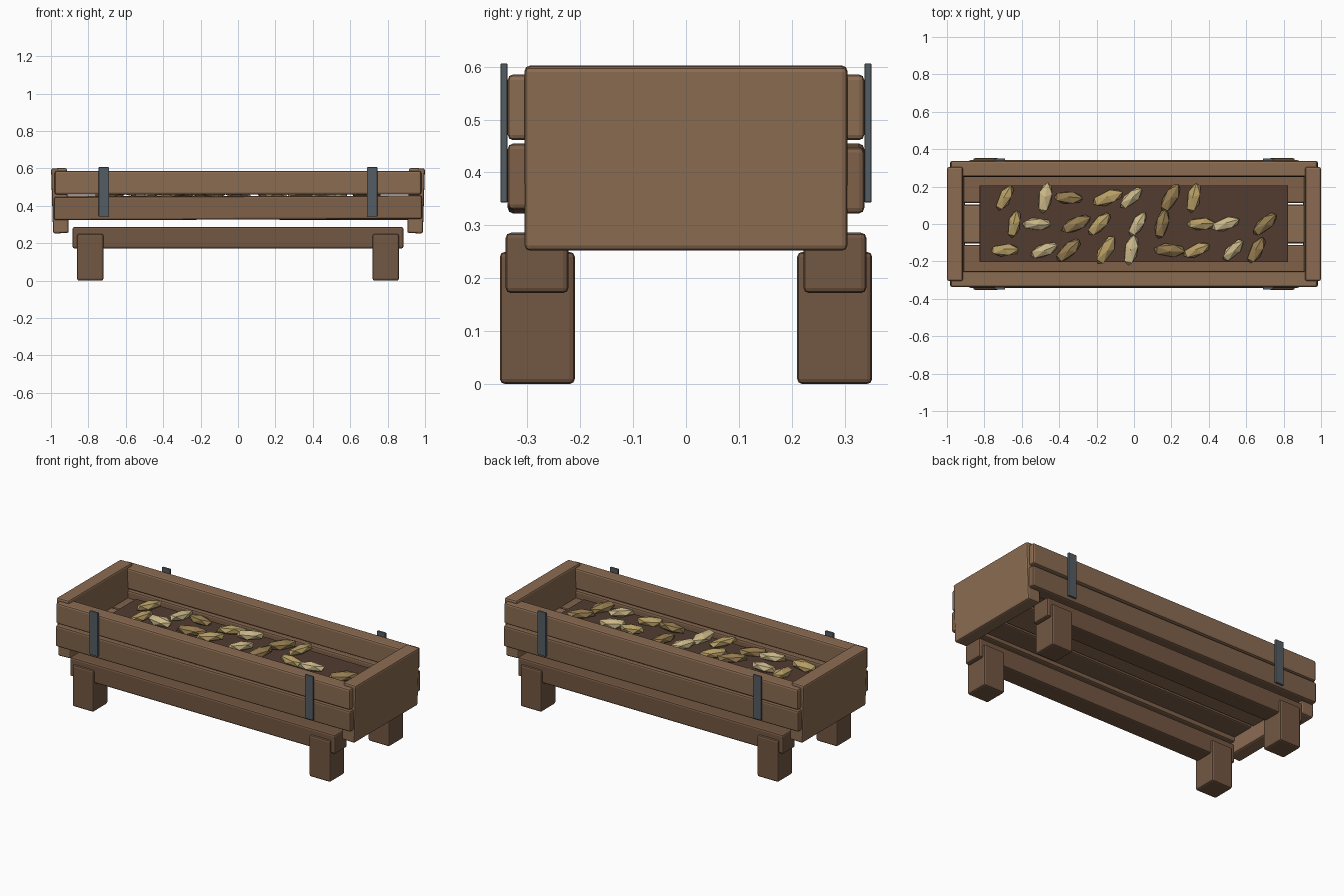
import bpy, math, random

if "Cube" in bpy.data.objects:
    bpy.data.objects.remove(bpy.data.objects["Cube"])

random.seed(4)


def material(name, rgb):
    m = bpy.data.materials.new(name)
    m.diffuse_color = (*rgb, 1)
    m.use_nodes = True
    m.node_tree.nodes["Principled BSDF"].inputs["Base Color"].default_value = m.diffuse_color
    return m


LIGHT = material("light_wood", (0.26, 0.15, 0.085))
MID = material("mid_wood", (0.21, 0.12, 0.068))
DARK = material("dark_wood", (0.17, 0.095, 0.055))
BED = material("feed_bed_brown", (0.085, 0.045, 0.03))
IRON = material("iron", (0.09, 0.11, 0.125))
GRAIN = [material("grain_pale", (0.60, 0.48, 0.25)),
         material("grain_gold", (0.47, 0.34, 0.13)),
         material("grain_brown", (0.30, 0.20, 0.08))]


def box(name, x, y, z, mat, bevel=0.01, rot=(0, 0, 0)):
    """Bevelled box from (min, max) ranges."""
    bpy.ops.mesh.primitive_cube_add(size=1, location=[sum(r) / 2 for r in (x, y, z)],
                                    rotation=[math.radians(a) for a in rot])
    ob = bpy.context.object
    ob.name = name
    ob.scale = [r[1] - r[0] for r in (x, y, z)]
    bpy.ops.object.transform_apply(location=False, rotation=False, scale=True)
    ob.data.materials.append(mat)
    if bevel:
        b = ob.modifiers.new("bevel", 'BEVEL')
        b.width, b.segments = bevel, 2
    return ob


def span(s, a, b):
    """Range a..b mirrored to the side s."""
    return tuple(sorted((s * a, s * b)))


for s, side in ((-1, "front"), (1, "back")):
    # Long side planks
    box(f"{side}_lower_plank", (-0.983, 0.983), span(s, 0.25, 0.337), (0.326, 0.451), MID, rot=(0, 0.2 * s, 0))
    box(f"{side}_upper_plank", (-0.98, 0.98), span(s, 0.253, 0.337), (0.461, 0.585), LIGHT)
    # Rail under the trough
    box(f"{side}_rail", (-0.885, 0.885), span(s, 0.222, 0.341), (0.172, 0.286), DARK)
    for t, end in ((-1, "left"), (1, "right")):
        # Legs and iron straps
        box(f"{side}_{end}_leg", span(t, 0.72, 0.86), span(s, 0.21, 0.352), (0, 0.25), DARK)
        box(f"{side}_{end}_strap", span(t, 0.69, 0.745), span(s, 0.337, 0.351), (0.343, 0.606), IRON, 0.003)

# End boards, leaning slightly outward
for t, end in ((-1, "left"), (1, "right")):
    box(f"{end}_end_board", span(t, 0.91, 0.994), (-0.305, 0.305), (0.253, 0.601), LIGHT, rot=(0, 1.8 * t, 0))

# Floor boards and feed bed
for i, mat in ((-1, MID), (0, LIGHT), (1, MID)):
    box(f"floor_board_{i + 2}", (-0.92, 0.92), (i * 0.215 - 0.103, i * 0.215 + 0.103), (0.35, 0.41), mat)
box("feed_bed", (-0.825, 0.823), (-0.203, 0.207), (0.40, 0.445), BED, 0.003)

# Grains: per row, (x, angle, tone)
rows = {
    0.14: [(-.69, 62, 1), (-.475, 80, 0), (-.35, -3, 2), (-.14, 20, 1), (-.015, 42, 0), (.195, 60, 2), (.32, 78, 1)],
    0.0: [(-.64, 78, 1), (-.52, 0, 0), (-.31, 25, 2), (-.185, 45, 1), (.02, 58, 0), (.15, 76, 2), (.36, 0, 1),
          (.49, 18, 0), (.70, 42, 2)],
    -0.14: [(-.69, 2, 1), (-.48, 22, 0), (-.35, 42, 2), (-.15, 60, 1), (-.015, 78, 0), (.19, -3, 2), (.335, 22, 1),
            (.53, 45, 0), (.655, 62, 2)],
}
count = 0
for y, row in rows.items():
    for x, angle, tone in row:
        count += 1
        bpy.ops.mesh.primitive_ico_sphere_add(
            subdivisions=1, radius=1, location=(x, y, 0.463 + random.uniform(0, 0.008)),
            rotation=(random.uniform(-0.3, 0.3), random.uniform(-0.1, 0.1), math.radians(angle)))
        g = bpy.context.object
        g.name = f"grain_{count}"
        k = random.uniform(0.9, 1.05)
        g.scale = (0.092 * k, 0.039 * k, 0.028)
        g.data.materials.append(GRAIN[tone])
